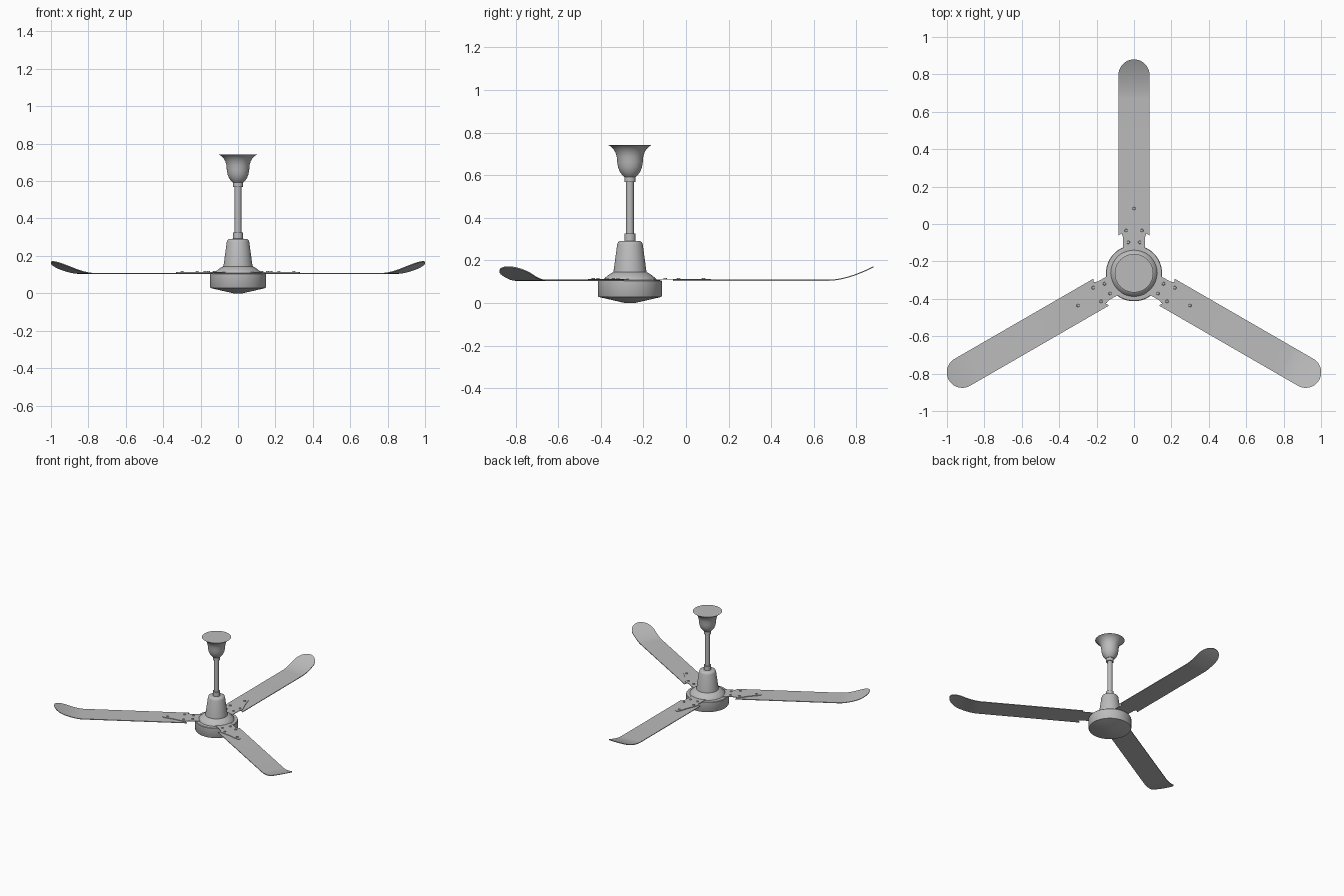
import bpy, bmesh, math
from mathutils import Matrix, Vector

cube = bpy.data.objects.get("Cube")
if cube:
    bpy.data.objects.remove(cube, do_unlink=True)

HUB = Vector((0, -0.263, 0))
grey = bpy.data.materials.new("painted_grey_metal")
grey.use_nodes = True
colour = (0.5, 0.5, 0.5, 1)
grey.diffuse_color = colour
grey.node_tree.nodes["Principled BSDF"].inputs["Base Color"].default_value = colour


def finish(name, bm, matrix, angle=35):
    bmesh.ops.recalc_face_normals(bm, faces=bm.faces)
    mesh = bpy.data.meshes.new(name)
    bm.to_mesh(mesh)
    bm.free()
    mesh.materials.append(grey)
    obj = bpy.data.objects.new(name, mesh)
    obj.matrix_world = matrix
    bpy.context.collection.objects.link(obj)
    bpy.ops.object.select_all(action="DESELECT")
    obj.select_set(True)
    bpy.context.view_layer.objects.active = obj
    bpy.ops.object.shade_smooth_by_angle(angle=math.radians(angle))
    return obj


def lathe(name, profile, segments=64):
    """Turned part from (radius, height) points, closed at both ends."""
    bm = bmesh.new()
    rings = []
    for r, z in profile:
        rings.append([bm.verts.new((r * math.cos(a), r * math.sin(a), z))
                      for a in (2 * math.pi * i / segments for i in range(segments))])
    for low, high in zip(rings, rings[1:]):
        for i in range(segments):
            j = (i + 1) % segments
            bm.faces.new((low[i], low[j], high[j], high[i]))
    bm.faces.new(rings[0])
    bm.faces.new(rings[-1])
    return finish(name, bm, Matrix.Translation(HUB))


def sheet(name, rows, height, thickness, matrix):
    """Thin symmetric plate from (distance, half width) rows along +y."""
    bm = bmesh.new()
    grid = []
    for level in (0, thickness):
        grid.append([[bm.verts.new((s * w, d, height(d) + level)) for s in (-1, 1)]
                     for d, w in rows])
    low, high = grid
    for layer in grid:
        for a, b in zip(layer, layer[1:]):
            bm.faces.new((a[0], a[1], b[1], b[0]))
    for k in range(len(rows) - 1):
        for s in (0, 1):
            bm.faces.new((low[k][s], low[k + 1][s], high[k + 1][s], high[k][s]))
    for k in (0, -1):
        bm.faces.new((low[k][0], low[k][1], high[k][1], high[k][0]))
    return finish(name, bm, matrix)


# Turned body parts
lathe("motor_drum", [(0.025, 0), (0.147, 0.028), (0.15, 0.033), (0.15, 0.102),
                     (0.147, 0.106), (0.125, 0.108)])
lathe("motor_skirt", [(0.125, 0.106), (0.123, 0.113), (0.105, 0.128),
                      (0.088, 0.14), (0.076, 0.145)])
lathe("motor_cone", [(0.078, 0.143), (0.06, 0.275), (0.056, 0.285),
                     (0.047, 0.291), (0.02, 0.292)])
lathe("down_rod", [(0.018, 0.28), (0.018, 0.6)], 32)
lathe("lower_collar", [(0.026, 0.29), (0.026, 0.325)], 32)
lathe("upper_collar", [(0.026, 0.568), (0.026, 0.6)], 32)
lathe("ceiling_canopy", [(0.028, 0.592), (0.037, 0.601), (0.048, 0.616), (0.056, 0.636),
                         (0.06, 0.66), (0.062, 0.685), (0.068, 0.706), (0.079, 0.724),
                         (0.092, 0.736), (0.103, 0.742)])

# Blade outline: straight sides, then a half-round tip
WIDTH, TIP, BEND = 0.083, 1.143, 0.935
blade_rows = [(0.213, WIDTH), (0.5, WIDTH)]
blade_rows += [(BEND + i * (TIP - WIDTH - BEND) / 8, WIDTH) for i in range(8)]
blade_rows += [(TIP - WIDTH + WIDTH * math.sin(a), max(WIDTH * math.cos(a), 0.002))
               for a in (math.pi / 2 * i / 14 for i in range(15))]


def blade_height(d):
    return 0.104 + 0.063 * (max(0, d - BEND) / (TIP - BEND)) ** 1.7


# Bracket outline: broad arm swelling to shoulders and tapering to a rounded nose
bracket_rows = [(0.11, 0.058), (0.19, 0.058), (0.205, 0.064), (0.222, 0.066), (0.238, 0.062),
                (0.3, 0.035), (0.36, 0.017), (0.374, 0.011), (0.38, 0.004)]

for n, label in enumerate(("back", "right", "left")):
    place = Matrix.Translation(HUB) @ Matrix.Rotation(n * 2 * math.pi / 3 * -1, 4, "Z")
    if n:
        label = "left" if n == 1 else "right"
    sheet(label + "_blade", blade_rows, blade_height, 0.005, place)
    sheet(label + "_bracket", bracket_rows, lambda d: 0.109, 0.004, place)

    # Small ears at the blade root beside the arm
    for s, side in ((-1, "a"), (1, "b")):
        bm = bmesh.new()
        base = [bm.verts.new((s * x, y, 0.104)) for x, y in
                ((0.06, 0.214), (WIDTH, 0.214), (WIDTH, 0.202))]
        face = bm.faces.new(base)
        ext = bmesh.ops.extrude_face_region(bm, geom=[face])
        for v in ext["geom"]:
            if isinstance(v, bmesh.types.BMVert):
                v.co.z += 0.005
        finish(f"{label}_blade_ear_{side}", bm, place)

    # Bracket screws
    bm = bmesh.new()
    for x, y in ((0, 0.345), (-0.042, 0.228), (0.042, 0.228), (-0.03, 0.165), (0.03, 0.165)):
        bmesh.ops.create_cone(bm, cap_ends=True, segments=16, radius1=0.009, radius2=0.007,
                              depth=0.006, matrix=Matrix.Translation((x, y, 0.115)))
    finish(label + "_bracket_screws", bm, place)
